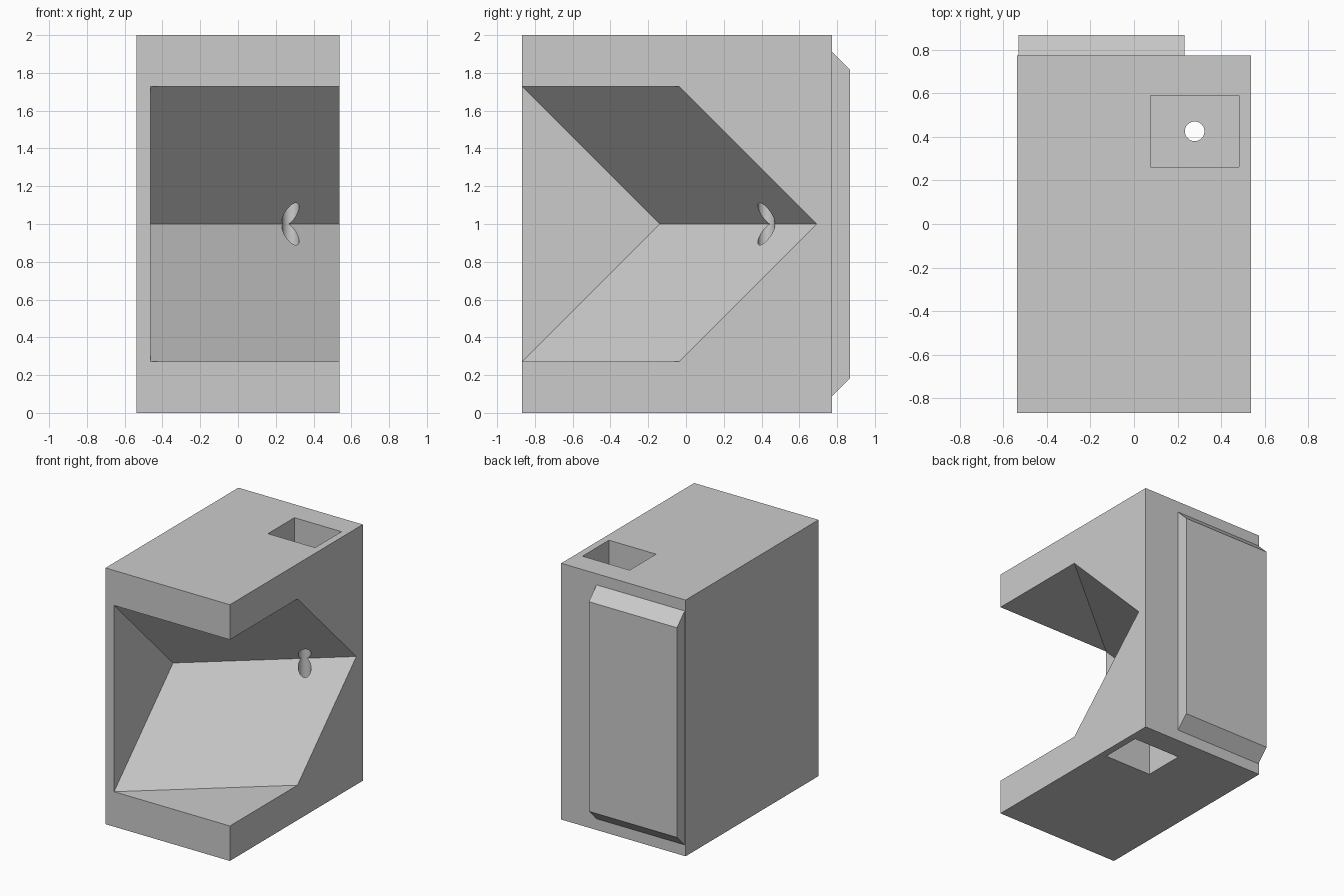
import bpy
import bmesh

cube = bpy.data.objects.get("Cube")
if cube:
    bpy.data.objects.remove(cube, do_unlink=True)

grey = bpy.data.materials.new("plain_grey")
grey.use_nodes = True
colour = (0.6, 0.6, 0.6, 1)
grey.diffuse_color = colour
grey.node_tree.nodes["Principled BSDF"].inputs["Base Color"].default_value = colour


def prism(name, section, x0, x1, shear=0.0):
    """Sweep a (y, z) section from x0 to x1, sliding along y by shear."""
    bm = bmesh.new()
    face = bm.faces.new([bm.verts.new((x0, y, z)) for y, z in section])
    swept = bmesh.ops.extrude_face_region(bm, geom=[face])["geom"]
    verts = [g for g in swept if isinstance(g, bmesh.types.BMVert)]
    bmesh.ops.translate(bm, verts=verts, vec=(x1 - x0, shear, 0))
    bmesh.ops.recalc_face_normals(bm, faces=bm.faces)
    mesh = bpy.data.meshes.new(name)
    bm.to_mesh(mesh)
    bm.free()
    mesh.materials.append(grey)
    obj = bpy.data.objects.new(name, mesh)
    bpy.context.collection.objects.link(obj)
    return obj


def block(name, x0, x1, y0, y1, z0, z1):
    return prism(name, [(y0, z0), (y1, z0), (y1, z1), (y0, z1)], x0, x1)


def cut(target, cutter):
    mod = target.modifiers.new("cut", 'BOOLEAN')
    mod.operation = 'DIFFERENCE'
    mod.solver = 'EXACT'
    mod.object = cutter
    cutter.hide_render = True
    bpy.context.view_layer.objects.active = target
    bpy.ops.object.modifier_apply(modifier=mod.name)
    bpy.data.objects.remove(cutter, do_unlink=True)


# Main housing
front, back, half_x = -0.867, 0.772, 0.537
body = block("housing", -half_x, half_x, front, back, 0, 2)

# Slanted V-shaped opening through the front and one side
wall_x, low, high, apex = -0.463, 0.273, 1.727, -0.14
slope = 0.833
reach = 0.8
section = [(apex, 1), (front, high), (-2.5, high), (-2.5, low), (front, low)]
cut(body, prism("opening_cutter", section, wall_x, reach, slope * (reach - wall_x)))

# Rectangular pockets in the top and bottom
for z0, z1 in ((1.6, 2.2), (-0.2, 0.4)):
    cut(body, block("pocket_cutter", 0.075, 0.482, 0.262, 0.588, z0, z1))

# Round bore joining the pockets to the opening
bpy.ops.mesh.primitive_cylinder_add(vertices=48, radius=0.045, depth=3,
                                    location=(0.278, 0.425, 1))
bore = bpy.context.object
bore.data.materials.append(grey)
cut(body, bore)

# Back panel with chamfered top and bottom
outer = 0.867
prism("back_panel", [(back, 0.087), (outer, 0.182), (outer, 1.818), (back, 1.913)],
      -0.529, 0.232)

# Smooth the bore only
bpy.ops.object.select_all(action='DESELECT')
body.select_set(True)
bpy.context.view_layer.objects.active = body
bpy.ops.object.shade_smooth_by_angle(angle=0.35)
